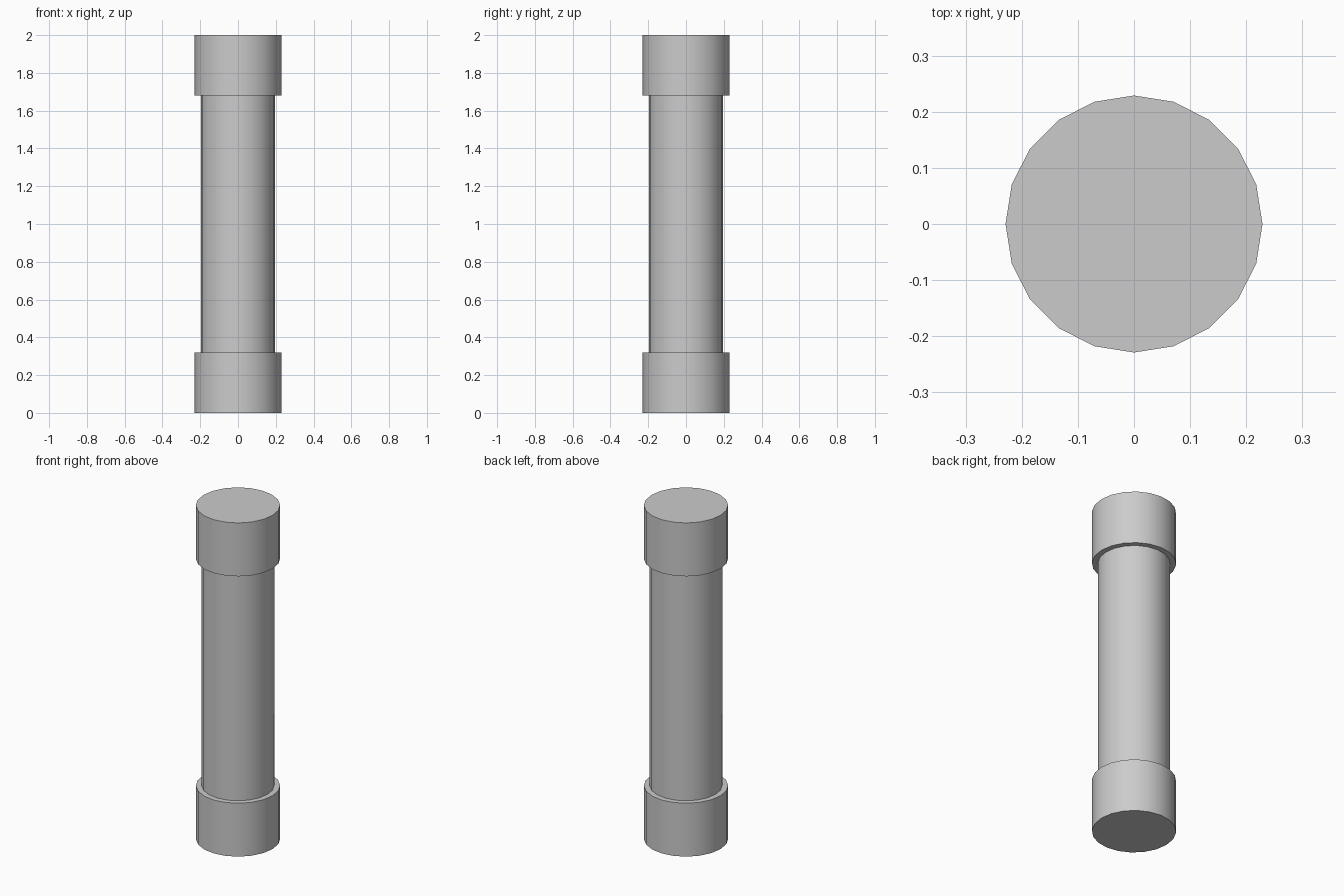
import bpy
import math

if "Cube" in bpy.data.objects:
    bpy.data.objects.remove(bpy.data.objects["Cube"])

SIDES = 20
HEIGHT = 2.0
CAP_HEIGHT = 0.32
CAP_RADIUS = 0.229
TUBE_RADIUS = 0.197


def cylinder(name, radius, z_low, z_high):
    # The primitive starts at +y; 20 sides puts a corner on every axis
    bpy.ops.mesh.primitive_cylinder_add(
        vertices=SIDES, radius=radius, depth=z_high - z_low,
        location=(0, 0, (z_low + z_high) / 2))
    obj = bpy.context.object
    obj.name = name
    bpy.ops.object.shade_smooth_by_angle(angle=math.radians(30))
    return obj


# Slim body, seated a little way into both end caps
cylinder("tube_body", TUBE_RADIUS, CAP_HEIGHT - 0.02, HEIGHT - CAP_HEIGHT + 0.02)

# Wider end caps
cylinder("bottom_cap", CAP_RADIUS, 0.0, CAP_HEIGHT)
cylinder("top_cap", CAP_RADIUS, HEIGHT - CAP_HEIGHT, HEIGHT)
